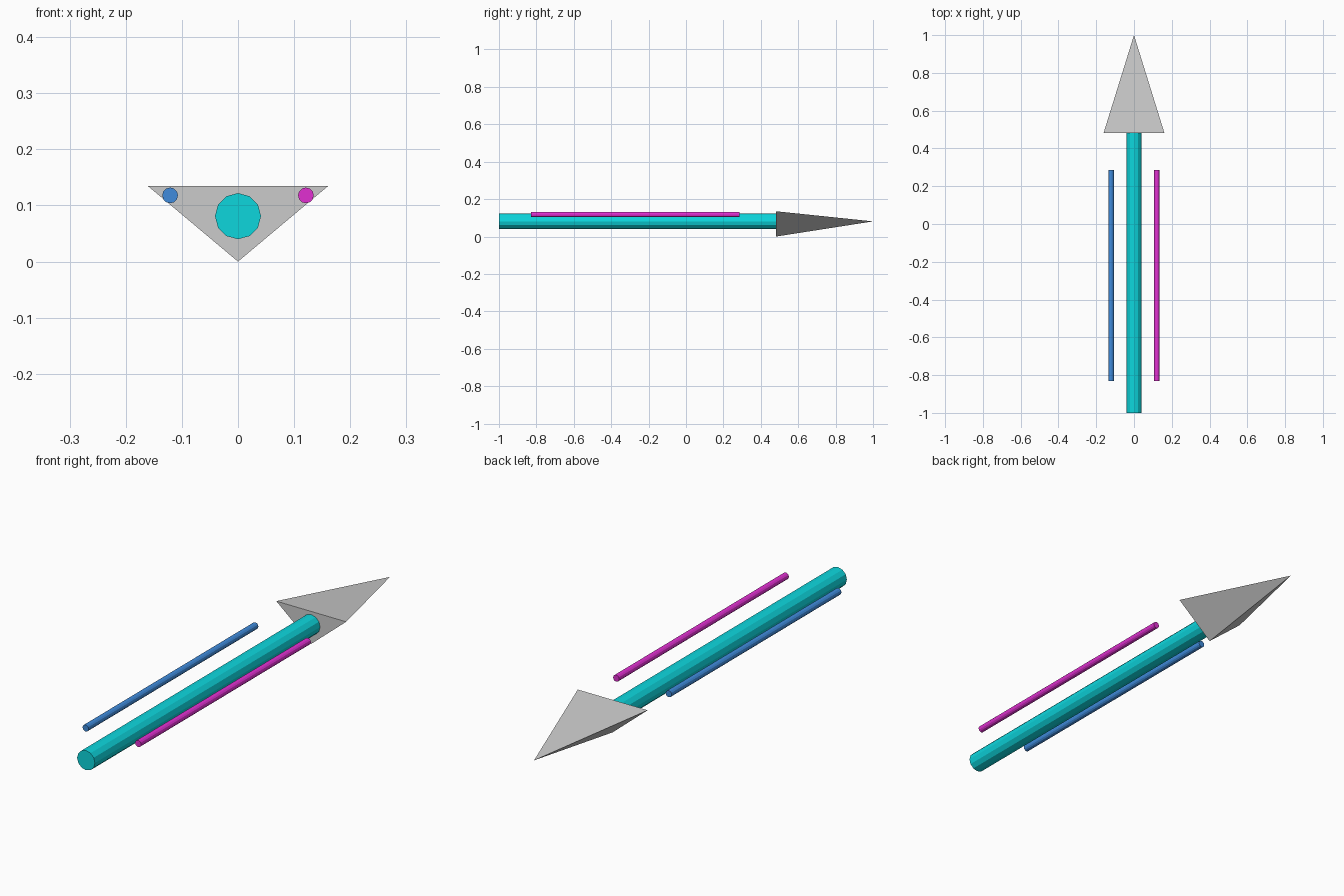
import bpy
import math

if "Cube" in bpy.data.objects:
    bpy.data.objects.remove(bpy.data.objects["Cube"])


def material(name, color):
    mat = bpy.data.materials.new(name)
    mat.diffuse_color = (*color, 1)
    mat.use_nodes = True
    mat.node_tree.nodes["Principled BSDF"].inputs["Base Color"].default_value = mat.diffuse_color
    return mat


def rod(name, x, z, radius, y0, y1, mat):
    """Twelve-sided flat-shaded rod running along y."""
    bpy.ops.mesh.primitive_cylinder_add(
        vertices=12, radius=radius, depth=y1 - y0,
        location=(x, (y0 + y1) / 2, z), rotation=(math.pi / 2, 0, 0))
    obj = bpy.context.object
    obj.name = name
    obj.data.materials.append(mat)
    return obj


# Central shaft
rod("shaft", 0, 0.081, 0.041, -1.0, 0.482, material("cyan", (0.004, 0.67, 0.72)))

# Thin side rods
rod("left_rod", -0.121, 0.118, 0.014, -0.83, 0.287, material("blue", (0.05, 0.26, 0.72)))
rod("right_rod", 0.121, 0.118, 0.014, -0.83, 0.287, material("magenta", (0.75, 0.03, 0.64)))

# Arrow head: triangular base tapering to a point
base_y = 0.482
verts = [(-0.161, base_y, 0.135), (0.161, base_y, 0.135), (0, base_y, 0.0), (0, 1.0, 0.081)]
faces = [(0, 2, 1), (0, 1, 3), (1, 2, 3), (2, 0, 3)]
mesh = bpy.data.meshes.new("arrow_head")
mesh.from_pydata(verts, [], faces)
mesh.update()
head = bpy.data.objects.new("arrow_head", mesh)
bpy.context.collection.objects.link(head)
